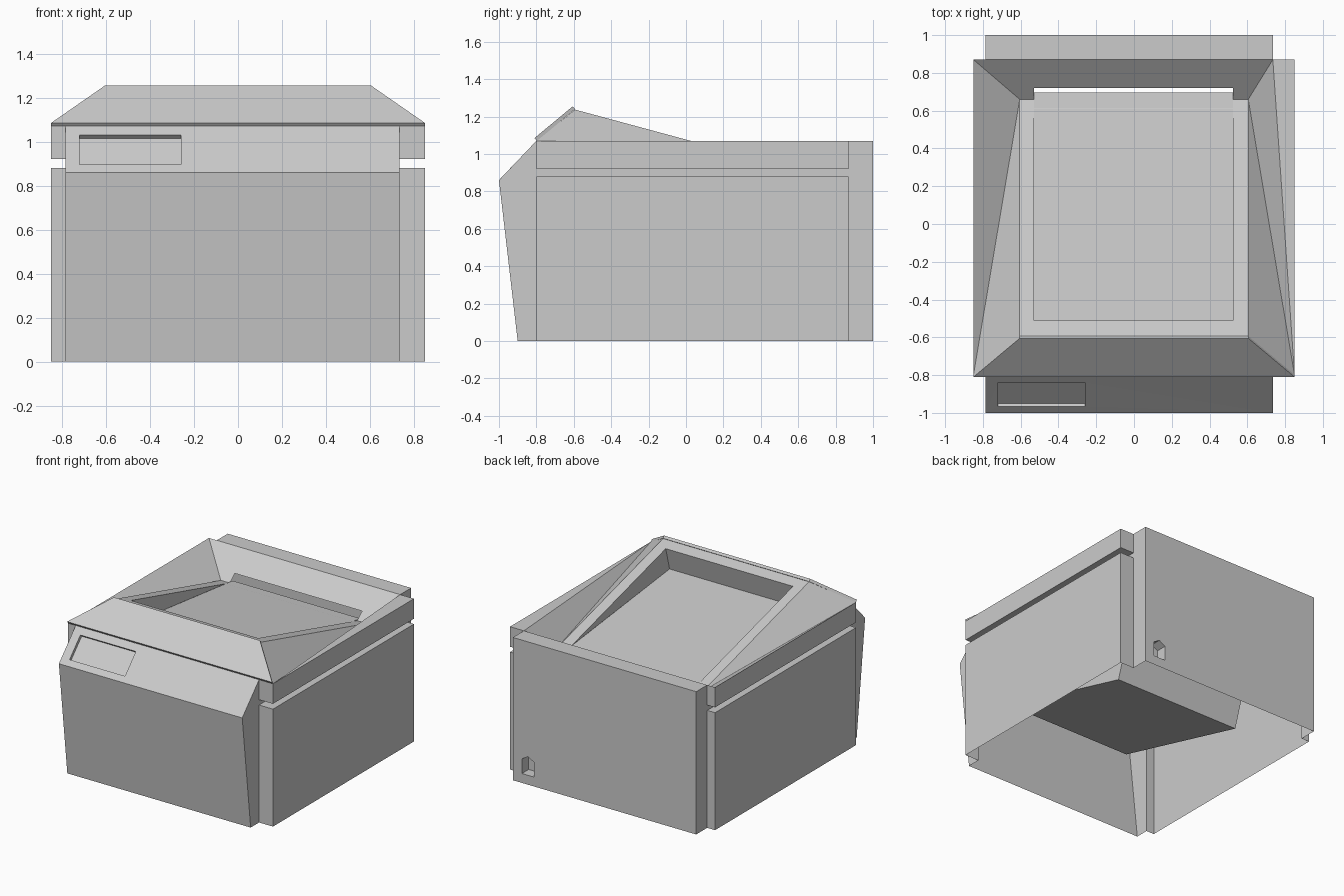
import bpy, bmesh
from mathutils import Vector

cube = bpy.data.objects.get("Cube")
if cube:
    bpy.data.objects.remove(cube, do_unlink=True)

COLOR = (0.6, 0.6, 0.6, 1)
plastic = bpy.data.materials.new("grey_plastic")
plastic.use_nodes = True
plastic.diffuse_color = COLOR
plastic.node_tree.nodes["Principled BSDF"].inputs["Base Color"].default_value = COLOR


class Part:
    """Collects flat sheets into one named object."""

    def __init__(self, name):
        self.name, self.bm = name, bmesh.new()

    def orient(self, faces, out):
        for f in faces:
            f.normal_update()
            if f.normal.dot(Vector(out)) < 0:
                f.normal_flip()

    def face(self, pts, out):
        self.orient([self.bm.faces.new([self.bm.verts.new(p) for p in pts])], out)

    def holed(self, outer, hole, out):
        edges = []
        for loop in (outer, hole):
            vs = [self.bm.verts.new(p) for p in loop]
            edges += [self.bm.edges.new((vs[i - 1], vs[i])) for i in range(len(vs))]
        res = bmesh.ops.triangle_fill(self.bm, edges=edges, use_beauty=True,
                                      normal=Vector(out))
        self.orient([g for g in res["geom"] if isinstance(g, bmesh.types.BMFace)], out)

    def pocket(self, loop, depth, out):
        top = [Vector(p) for p in loop]
        low = [p + Vector(depth) for p in top]
        mid = sum(top, Vector()) / len(top)
        for i in range(len(top)):
            self.face([top[i - 1], top[i], low[i], low[i - 1]],
                      mid - (top[i - 1] + top[i]) / 2)
        self.face(low, out)

    def done(self):
        bmesh.ops.remove_doubles(self.bm, verts=self.bm.verts, dist=0.0005)
        mesh = bpy.data.meshes.new(self.name)
        self.bm.to_mesh(mesh)
        self.bm.free()
        mesh.materials.append(plastic)
        bpy.context.collection.objects.link(bpy.data.objects.new(self.name, mesh))


def in_x(x, pts):
    return [(x, y, z) for y, z in pts]


def across(x0, x1, a, b):
    return [(x0, *a), (x1, *a), (x1, *b), (x0, *b)]


XR, XL, XP = -0.785, 0.735, 0.85      # body sides and panel reach
YF, YB, TOP = -0.8, 0.87, 1.07        # panel ends and deck height
TX0, TX1 = -0.53, 0.525               # tray sides
foot, nose, brow = (-0.9, 0), (-1, 0.86), (YF, TOP)

# Front wall, slanted control strip with its display recess
front = Part("front_cover")
front.face(across(XR, XL, foot, nose), (0, -1, 0))
display = across(-0.72, -0.26, (-0.967, 0.895), (-0.838, 1.03))
front.holed(across(XR, XL, nose, brow), display, (0, -1, 1))
front.pocket(display, (0, 0.016, -0.015), (0, -1, 1))
front.done()

# Back wall with the power inlet, and the flat deck behind the lid
back = Part("back_cover")
inlet = [(x, 1, z) for x, z in ((0.66, 0.07), (0.66, 0.18), (0.61, 0.21),
                                (0.56, 0.18), (0.56, 0.07))]
back.holed(across(XR, XL, (1, 0), (1, TOP)), inlet, (0, 1, 0))
back.pocket(inlet, (0, -0.08, 0), (0, 1, 0))
back.face(across(XR, XL, (YB, TOP), (1, TOP)), (0, 0, 1))
back.done()

# Body sides with raised upper and lower panels around a groove
for name, s, xb in (("right", -1, XR), ("left", 1, XL)):
    side = Part(name + "_side")
    xp, out = s * XP, (s, 0, 0)
    side.face(in_x(xb, [foot, nose, brow, (YF, 0)]), out)
    side.face(in_x(xb, [(YB, 0), (1, 0), (1, TOP), (YB, TOP)]), out)
    side.face(in_x(xb, [(YF, 0.88), (YB, 0.88), (YB, 0.92), (YF, 0.92)]), out)
    for z0, z1 in ((0, 0.88), (0.92, TOP)):
        side.face(in_x(xp, [(YF, z0), (YB, z0), (YB, z1), (YF, z1)]), out)
        for y, d in ((YF, -1), (YB, 1)):
            side.face(across(xb, xp, (y, z0), (y, z1)), (0, d, 0))
    for z, d in ((0.88, 1), (0.92, -1)):
        side.face(across(xb, xp, (YF, z), (YB, z)), (0, 0, d))
    side.done()

# Deck sliver beside the lid
sliver = Part("left_deck")
sliver.face([(XL, YB, TOP), (XP, YF, TOP), (XP, YB, TOP)], (0, 0, 1))
sliver.done()

# Lid front flap: a thin sloping slab
flap = Part("lid_front_flap")
upper = [(-XP, -0.81, 1.085), (XP, -0.81, 1.085),
         (0.605, -0.605, 1.255), (-0.605, -0.605, 1.255)]
drop = Vector((0, 0.012, -0.016))
lower = [Vector(p) + drop for p in upper]
flap.face(upper, (0, -1, 1))
flap.face(lower, (0, 1, -1))
for i, out in enumerate([(-1, 0, 0), (0, -1, -1), (1, 0, 0), (0, 1, 1)]):
    flap.face([upper[i - 1], upper[i], lower[i], lower[i - 1]], out)
flap.done()


def rim(y):
    return y, 1.237 - 0.27 * (y + 0.593)


# Lid frame: sloping rim with tray opening, dished sides, slotted back
frame = Part("lid_frame")
frame.holed(across(-0.605, 0.605, rim(-0.593), rim(0.66)),
            across(TX0, TX1, rim(-0.51), rim(0.61)), (0, 0, 1))
for s, xb in ((-1, -XP), (1, XL)):
    corner, inner = (s * XP, YF, TOP), (s * 0.605, *rim(0.66))
    frame.face([corner, inner, (xb, YB, TOP)], (0, 0, 1))
    frame.face([corner, inner, (s * 0.605, *rim(-0.593))], (0, 0, 1))


def rear(y):
    z = rim(0.66)[1]
    return y, z + (TOP - z) * (y - 0.66) / (YB - 0.66)


a, b = rear(0.66), rear(YB)
frame.holed([(-0.605, *a), (0.605, *a), (XL, *b), (-XP, *b)],
            across(TX0, TX1, rear(0.665), rear(0.72)), (0, 0, 1))
frame.done()

# Tray block under the lid, with the recess walls rising to the rim
tray = Part("output_tray")
floor_front, floor_back = (-0.555, 1.045), (0.695, 0.902)
base_front, base_back = (-0.715, 0.48), (0.459, 0.167)
tray.face(across(TX0, TX1, floor_front, floor_back), (0, 0, 1))
tray.face(across(TX0, TX1, base_front, base_back), (0, 0, -1))
tray.face(across(TX0, TX1, base_back, floor_back), (0, 1, 0))
tray.face(across(TX0, TX1, base_front, floor_front), (0, -1, 0))
tray.face(across(TX0, TX1, floor_front, rim(-0.51)), (0, 1, 0))
for x, s in ((TX0, -1), (TX1, 1)):
    tray.face(in_x(x, [base_front, base_back, floor_back, floor_front]), (s, 0, 0))
    tray.face(in_x(x, [floor_front, rim(0.61), rim(-0.51)]), (-s, 0, 0))
tray.done()
